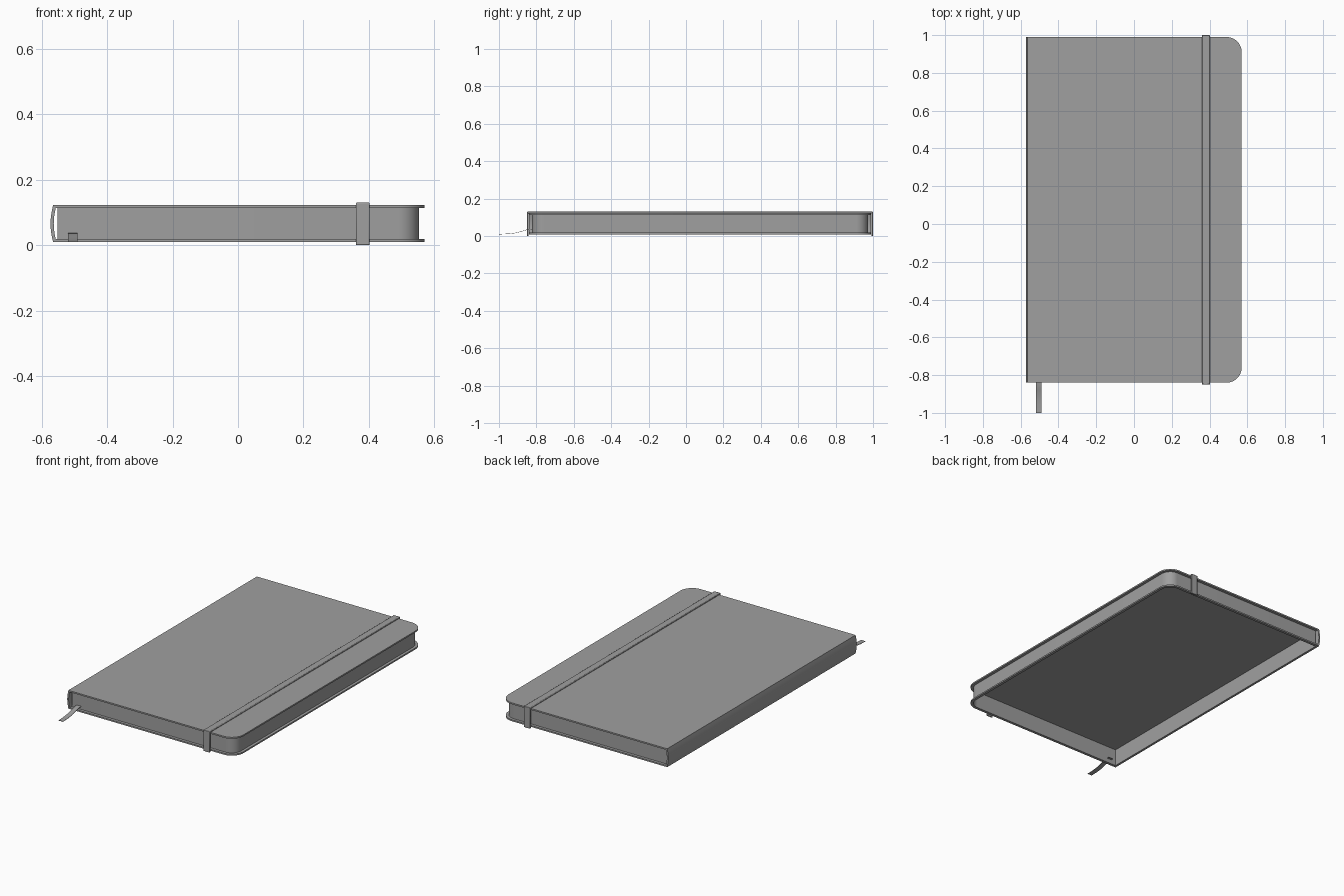
import bpy
import bmesh
import math

cube = bpy.data.objects.get("Cube")
if cube:
    bpy.data.objects.remove(cube, do_unlink=True)

grey = bpy.data.materials.new("plain_grey")
grey.use_nodes = True
grey.diffuse_color = (0.35, 0.35, 0.35, 1)
grey.node_tree.nodes["Principled BSDF"].inputs["Base Color"].default_value = (0.35, 0.35, 0.35, 1)

# Overall extents
FRONT, BACK = -0.84, 0.99
BOTTOM, TOP = 0.009, 0.122
BOARD = 0.009
HINGE, EDGE = -0.556, 0.57


def loft(name, loops, caps=True, cyclic=False, bevel=0):
    """Join equal-length closed loops of points into one surface."""
    bm = bmesh.new()
    rings = [[bm.verts.new(p) for p in loop] for loop in loops]
    pairs = list(zip(rings, rings[1:]))
    if cyclic:
        pairs.append((rings[-1], rings[0]))
    for a, b in pairs:
        n = len(a)
        for i in range(n):
            j = (i + 1) % n
            bm.faces.new((a[i], a[j], b[j], b[i]))
    if caps:
        bm.faces.new(rings[0])
        bm.faces.new(rings[-1])
    bmesh.ops.recalc_face_normals(bm, faces=bm.faces)
    mesh = bpy.data.meshes.new(name)
    bm.to_mesh(mesh)
    bm.free()
    obj = bpy.data.objects.new(name, mesh)
    bpy.context.collection.objects.link(obj)
    mesh.materials.append(grey)
    bpy.ops.object.select_all(action="DESELECT")
    obj.select_set(True)
    bpy.context.view_layer.objects.active = obj
    bpy.ops.object.shade_smooth_by_angle(angle=math.radians(35))
    if bevel:
        mod = obj.modifiers.new("soft_edges", "BEVEL")
        mod.width = bevel
        mod.segments = 2
    return obj


def outline(z, inset=0.0, radius=0.08, steps=12):
    """Book outline: square at the spine, rounded at the opening edge."""
    x0, x1 = HINGE + inset * 0.3, EDGE - inset
    y0, y1 = FRONT + inset, BACK - inset
    r = radius - inset
    pts = [(x0, y1, z), (x0, y0, z)]
    for cy, start in ((y0 + r, -90), (y1 - r, 0)):
        for i in range(steps + 1):
            a = math.radians(start + 90 * i / steps)
            pts.append((x1 - r + r * math.cos(a), cy + r * math.sin(a), z))
    return pts


# Cover boards and page block; the underside is open
INSET = 0.017
loft("top_cover", [outline(TOP - BOARD), outline(TOP)])
loft("page_block", [outline(BOTTOM, INSET), outline(TOP - BOARD, INSET)], caps=False)
loft("bottom_cover_rim", [outline(BOTTOM + BOARD, INSET), outline(BOTTOM + BOARD),
                          outline(BOTTOM), outline(BOTTOM, INSET)], caps=False, cyclic=True)

# Bowed spine
STEPS = 10
bow = []
for i in range(STEPS + 1):
    t = i / STEPS
    bow.append((-0.565 - 0.008 * math.sin(math.pi * t), BOTTOM + (TOP - BOTTOM) * t))
profile = bow + [(x + 0.01, z) for x, z in reversed(bow)]
loft("spine", [[(x, y, z) for x, z in profile] for y in (FRONT, BACK)])

# Elastic band over the top and down both ends
y0, y1, t = FRONT - 0.01, BACK + 0.01, 0.009
band = [(y0, 0), (y0, 0.13), (y1, 0.13), (y1, 0),
        (y1 - t, 0), (y1 - t, 0.13 - t), (y0 + t, 0.13 - t), (y0 + t, 0)]
loft("elastic_band", [[(x, y, z) for y, z in band] for x in (0.36, 0.402)], bevel=0.003)

# Ribbon marker hanging out of the front end
path = [(-0.81, 0.036), (-0.85, 0.033), (-0.88, 0.024), (-0.91, 0.016), (-0.95, 0.011), (-1.0, 0.009)]
strip = path + [(y, z + 0.002) for y, z in reversed(path)]
loft("ribbon_marker", [[(x, y, z) for y, z in strip] for x in (-0.52, -0.49)])
